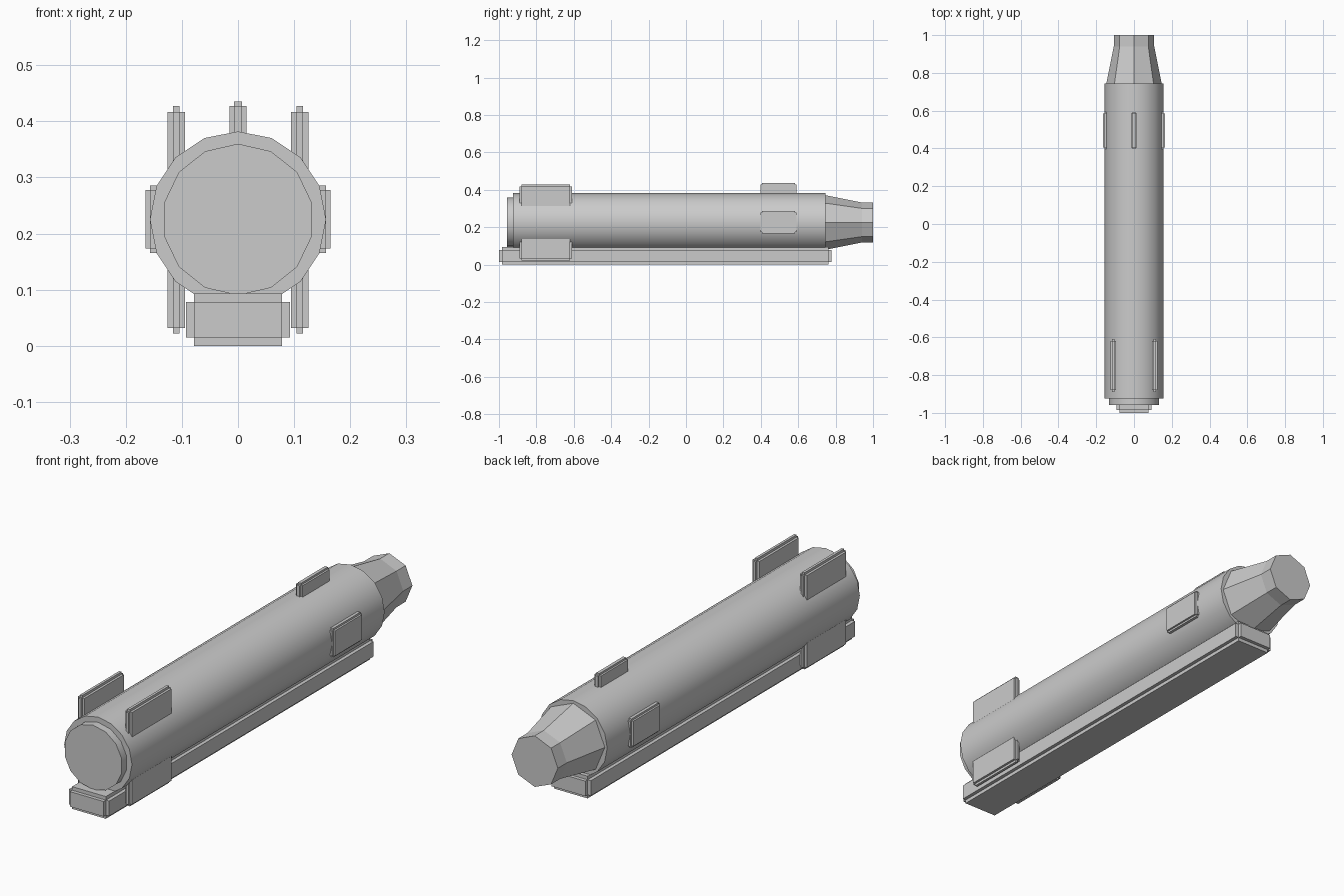
import bpy, bmesh, math

if "Cube" in bpy.data.objects:
    bpy.data.objects.remove(bpy.data.objects["Cube"])

AXIS_Z = 0.225


def finish(bm, name):
    bmesh.ops.recalc_face_normals(bm, faces=bm.faces[:])
    mesh = bpy.data.meshes.new(name)
    bm.to_mesh(mesh)
    bm.free()
    ob = bpy.data.objects.new(name, mesh)
    bpy.context.collection.objects.link(ob)
    return ob


def lathe(name, sides, profile, smooth=False):
    """Closed solid around the long axis; profile is a list of (y, radius)."""
    bm = bmesh.new()
    rings = []
    for y, r in profile:
        angles = [2 * math.pi * i / sides for i in range(sides)]
        rings.append([bm.verts.new((r * math.sin(a), y, AXIS_Z + r * math.cos(a)))
                      for a in angles])
    for a, b in zip(rings, rings[1:]):
        for i in range(sides):
            j = (i + 1) % sides
            bm.faces.new((a[i], a[j], b[j], b[i]))
    bm.faces.new(rings[0])
    bm.faces.new(rings[-1])
    ob = finish(bm, name)
    if smooth:
        bpy.ops.object.select_all(action='DESELECT')
        bpy.context.view_layer.objects.active = ob
        ob.select_set(True)
        bpy.ops.object.shade_smooth_by_angle(angle=math.radians(35))
    return ob


def notched_box(name, lo, hi, step):
    """Box whose edges are all cut by a square step."""
    bm = bmesh.new()
    for axis in range(3):
        cube = bmesh.ops.create_cube(bm, size=1)
        for v in cube['verts']:
            for k in range(3):
                inset = 0 if k == axis else step
                v.co[k] = lo[k] + inset if v.co[k] < 0 else hi[k] - inset
    return finish(bm, name)


# Main tube, tail disc and faceted nose
lathe("main_tube", 16, [(-0.925, 0.157), (0.745, 0.157)], smooth=True)
lathe("tail_disc", 14, [(-0.957, 0.135), (-0.92, 0.135)], smooth=True)
lathe("nose", 8, [(0.74, 0.147), (0.94, 0.107), (1.0, 0.107)])

# Mounting rail
notched_box("rail", (-0.093, -1.0, 0.0), (0.093, 0.777, 0.093), 0.015)

# Rear fins and forward side fins, on both sides
for s, side in ((-1, "left"), (1, "right")):
    x = 0.11 * s
    notched_box("rear_fin_" + side, (x - 0.0155, -0.89, 0.022),
                (x + 0.0155, -0.61, 0.427), 0.01)
    x = 0.15 * s
    notched_box("forward_fin_" + side, (x - 0.015, 0.398, 0.165),
                (x + 0.015, 0.592, 0.286), 0.008)

# Forward top fin
notched_box("forward_fin_top", (-0.015, 0.398, 0.314), (0.015, 0.592, 0.435), 0.008)
